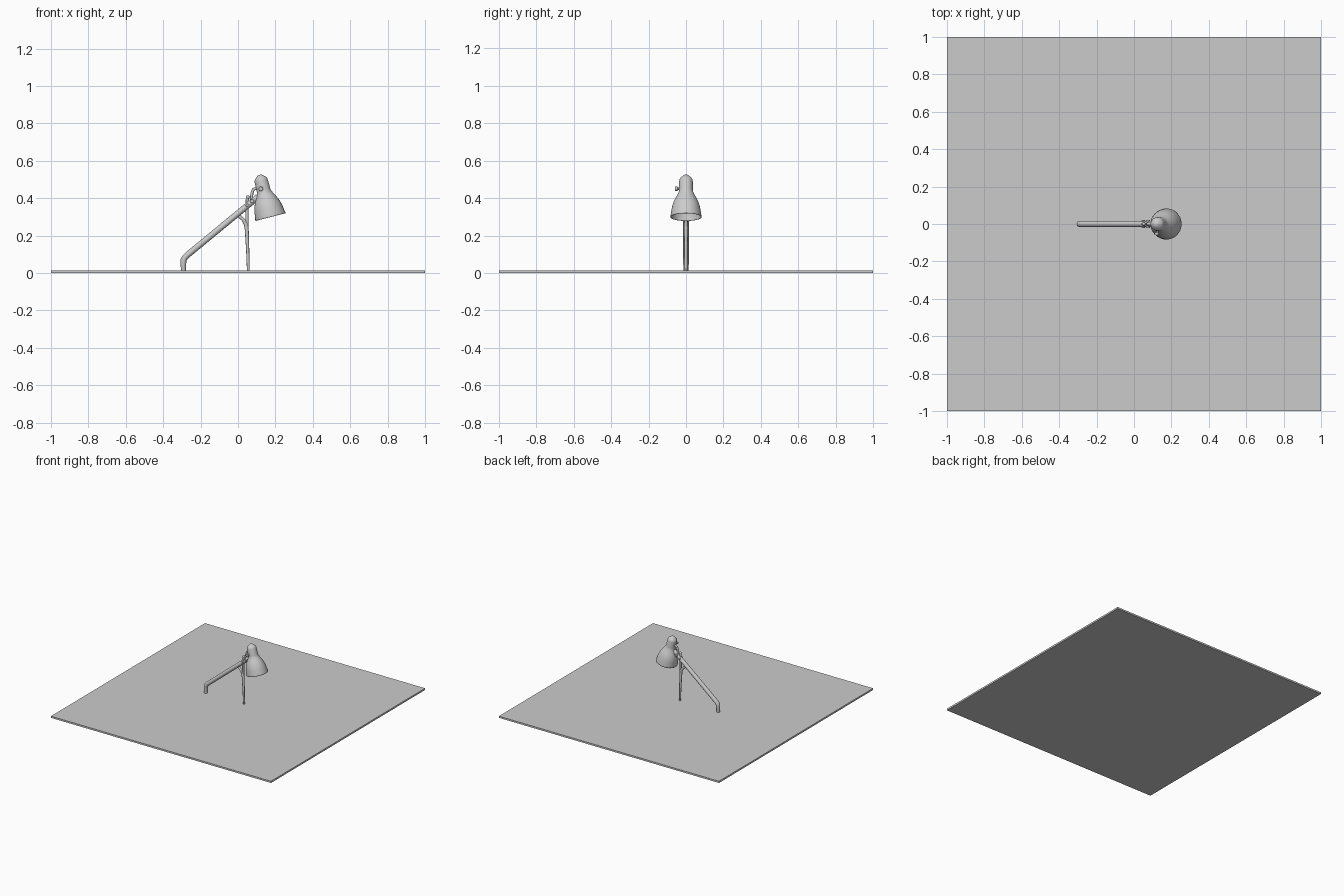
import bpy, math
from mathutils import Vector, Matrix

if "Cube" in bpy.data.objects:
    bpy.data.objects.remove(bpy.data.objects["Cube"])


def smooth(ob, angle=40):
    bpy.ops.object.select_all(action='DESELECT')
    ob.select_set(True)
    bpy.context.view_layer.objects.active = ob
    bpy.ops.object.shade_smooth_by_angle(angle=math.radians(angle))


def tube(name, pts, radius):
    """Round rod along (x, z, radius factor) points in the y = 0 plane."""
    cu = bpy.data.curves.new(name, 'CURVE')
    cu.dimensions = '3D'
    cu.bevel_depth = radius
    cu.bevel_resolution = 4
    cu.use_fill_caps = True
    sp = cu.splines.new('POLY')
    sp.points.add(len(pts) - 1)
    for p, (x, z, f) in zip(sp.points, pts):
        p.co = (x, 0, z, 1)
        p.radius = f
    ob = bpy.data.objects.new(name, cu)
    bpy.context.collection.objects.link(ob)
    bpy.ops.object.select_all(action='DESELECT')
    ob.select_set(True)
    bpy.context.view_layer.objects.active = ob
    bpy.ops.object.convert(target='MESH')
    smooth(bpy.context.object)


def pin(name, x, z, y0, y1, r):
    """Short cylinder along y."""
    bpy.ops.mesh.primitive_cylinder_add(vertices=20, radius=r, depth=abs(y1 - y0),
                                        location=(x, (y0 + y1) / 2, z),
                                        rotation=(math.pi / 2, 0, 0))
    ob = bpy.context.object
    ob.name = name
    bev = ob.modifiers.new("bevel", 'BEVEL')
    bev.width = 0.002
    bev.segments = 2
    smooth(ob)


def lathe(name, profile, matrix, seg=48):
    """Revolve an (r, z) profile around z, then place it."""
    verts, faces = [], []
    for r, z in profile:
        for i in range(seg):
            a = 2 * math.pi * i / seg
            verts.append((r * math.cos(a), r * math.sin(a), z))
    for j in range(len(profile) - 1):
        for i in range(seg):
            k = (i + 1) % seg
            faces.append((j * seg + i, j * seg + k, (j + 1) * seg + k, (j + 1) * seg + i))
    faces.append([(len(profile) - 1) * seg + i for i in range(seg)])
    me = bpy.data.meshes.new(name)
    me.from_pydata(verts, [], faces)
    ob = bpy.data.objects.new(name, me)
    bpy.context.collection.objects.link(ob)
    ob.matrix_world = matrix
    smooth(ob)
    return ob


# table slab
bpy.ops.mesh.primitive_cube_add(size=1, location=(0, 0, 0.007))
slab = bpy.context.object
slab.name = "table_slab"
slab.scale = (2, 2, 0.014)

# main arm: short vertical foot, rounded bend, long sloping rod
tube("main_arm", [(-0.292, 0.012, 0.8), (-0.292, 0.05, 0.9), (-0.291, 0.068, 1),
                  (-0.285, 0.082, 1), (-0.272, 0.095, 1), (0.0, 0.319, 1),
                  (0.108, 0.408, 1)], 0.0165)

# front leg, with a forked top
tube("front_leg", [(0.055, 0.012, 0.8), (0.052, 0.12, 0.95), (0.047, 0.23, 1.15),
                   (0.042, 0.262, 1.2), (0.028, 0.285, 1), (0.008, 0.303, 1),
                   (-0.004, 0.318, 1)], 0.009)
tube("leg_fork", [(0.047, 0.24, 1), (0.048, 0.30, 1), (0.048, 0.36, 1),
                  (0.050, 0.405, 1)], 0.008)
pin("leg_pivot", 0.05, 0.362, -0.021, 0.021, 0.009)
bpy.ops.mesh.primitive_uv_sphere_add(segments=16, ring_count=10, radius=0.010,
                                     location=(0.052, 0, 0.405))
bpy.context.object.name = "leg_top_knob"
smooth(bpy.context.object)

# lamp shade: hollow bell with a narrow neck and domed cap
place = Matrix.Translation(Vector((0.174, 0, 0.299))) @ Matrix.Rotation(math.radians(-14.5), 4, 'Y')
shade = lathe("lamp_shade", [(0.083, 0), (0.083, 0.006), (0.080, 0.022), (0.077, 0.045),
                             (0.072, 0.066), (0.064, 0.088), (0.054, 0.108), (0.045, 0.124),
                             (0.039, 0.138), (0.037, 0.150), (0.036, 0.200), (0.034, 0.209),
                             (0.028, 0.217), (0.016, 0.228), (0.010, 0.232), (0.004, 0.233)], place)
sol = shade.modifiers.new("thickness", 'SOLIDIFY')
sol.thickness = 0.003
sol.offset = -1

# switch on the side of the neck
pin("switch_stem", 0.125, 0.45, -0.055, -0.03, 0.006)
pin("switch_knob", 0.122, 0.45, -0.060, -0.044, 0.012)

# bracket joining arm to neck
tube("shade_bracket", [(0.072, 0.385, 1), (0.074, 0.425, 1), (0.082, 0.447, 1),
                       (0.105, 0.456, 1)], 0.008)
pin("arm_joint", 0.075, 0.385, -0.022, 0.022, 0.010)
